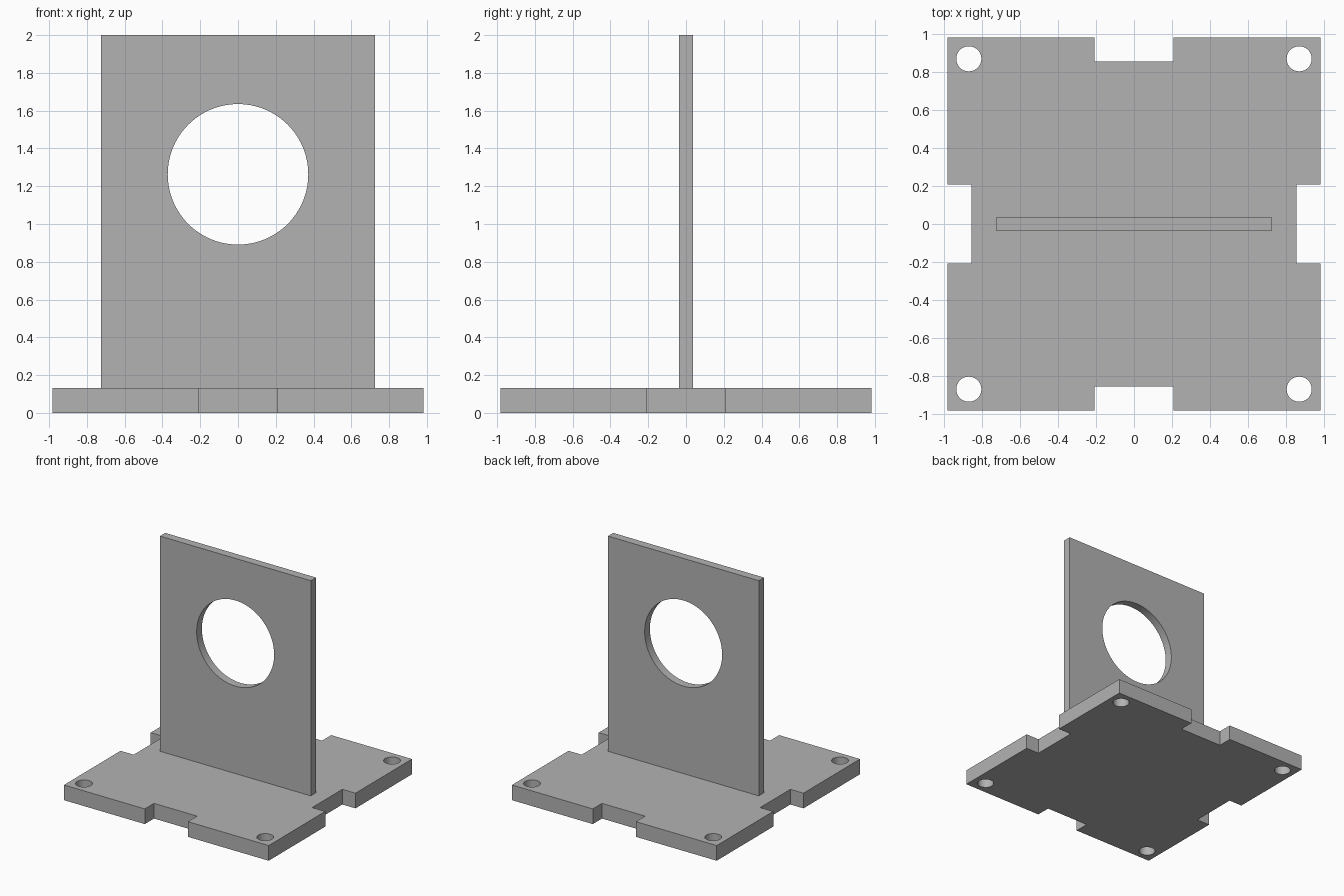
import bpy
import math

if "Cube" in bpy.data.objects:
    bpy.data.objects.remove(bpy.data.objects["Cube"])

grey = bpy.data.materials.new("plain grey")
grey.diffuse_color = (0.45, 0.45, 0.45, 1)
grey.use_nodes = True
grey.node_tree.nodes["Principled BSDF"].inputs["Base Color"].default_value = grey.diffuse_color

BASE_HALF, BASE_H = 0.983, 0.132
NOTCH_HALF, NOTCH_IN = 0.207, 0.857
HOLE_POS, HOLE_R = 0.87, 0.066
PANEL_HALF, PANEL_T, TOP = 0.724, 0.036, 2.0
WINDOW_Z, WINDOW_R = 1.263, 0.372


def box(name, lo, hi):
    bpy.ops.mesh.primitive_cube_add(size=1, location=[(a + b) / 2 for a, b in zip(lo, hi)])
    ob = bpy.context.object
    ob.name = name
    ob.scale = [b - a for a, b in zip(lo, hi)]
    bpy.ops.object.transform_apply(location=False, rotation=False, scale=True)
    ob.data.materials.append(grey)
    return ob


def cylinder(name, radius, loc, rot=(0, 0, 0), sides=64):
    bpy.ops.mesh.primitive_cylinder_add(vertices=sides, radius=radius, depth=0.5,
                                        location=loc, rotation=rot)
    ob = bpy.context.object
    ob.name = name
    ob.data.materials.append(grey)
    return ob


def cut(target, cutters):
    for c in cutters:
        mod = target.modifiers.new("cut", 'BOOLEAN')
        mod.operation, mod.solver, mod.object = 'DIFFERENCE', 'EXACT', c
        bpy.context.view_layer.objects.active = target
        bpy.ops.object.modifier_apply(modifier=mod.name)
        bpy.data.objects.remove(c, do_unlink=True)
    bpy.ops.object.select_all(action='DESELECT')
    target.select_set(True)
    bpy.context.view_layer.objects.active = target
    bpy.ops.object.shade_smooth_by_angle(angle=math.radians(30))


# Base plate with a notch in each edge and a bolt hole in each corner
base = box("base_plate", (-BASE_HALF, -BASE_HALF, 0), (BASE_HALF, BASE_HALF, BASE_H))
cutters = []
for s in (-1, 1):
    near, far = sorted((s * NOTCH_IN, s * 1.2))
    cutters.append(box("notch_cutter", (near, -NOTCH_HALF, -0.2), (far, NOTCH_HALF, 0.4)))
    cutters.append(box("notch_cutter", (-NOTCH_HALF, near, -0.2), (NOTCH_HALF, far, 0.4)))
    for t in (-1, 1):
        cutters.append(cylinder("bolt_hole_cutter", HOLE_R,
                                (s * HOLE_POS, t * HOLE_POS, BASE_H / 2)))
cut(base, cutters)

# Upright panel with a large round window
panel = box("upright_panel", (-PANEL_HALF, -PANEL_T, BASE_H), (PANEL_HALF, PANEL_T, TOP))
cut(panel, [cylinder("window_cutter", WINDOW_R, (0, 0, WINDOW_Z), (math.pi / 2, 0, 0), 96)])
